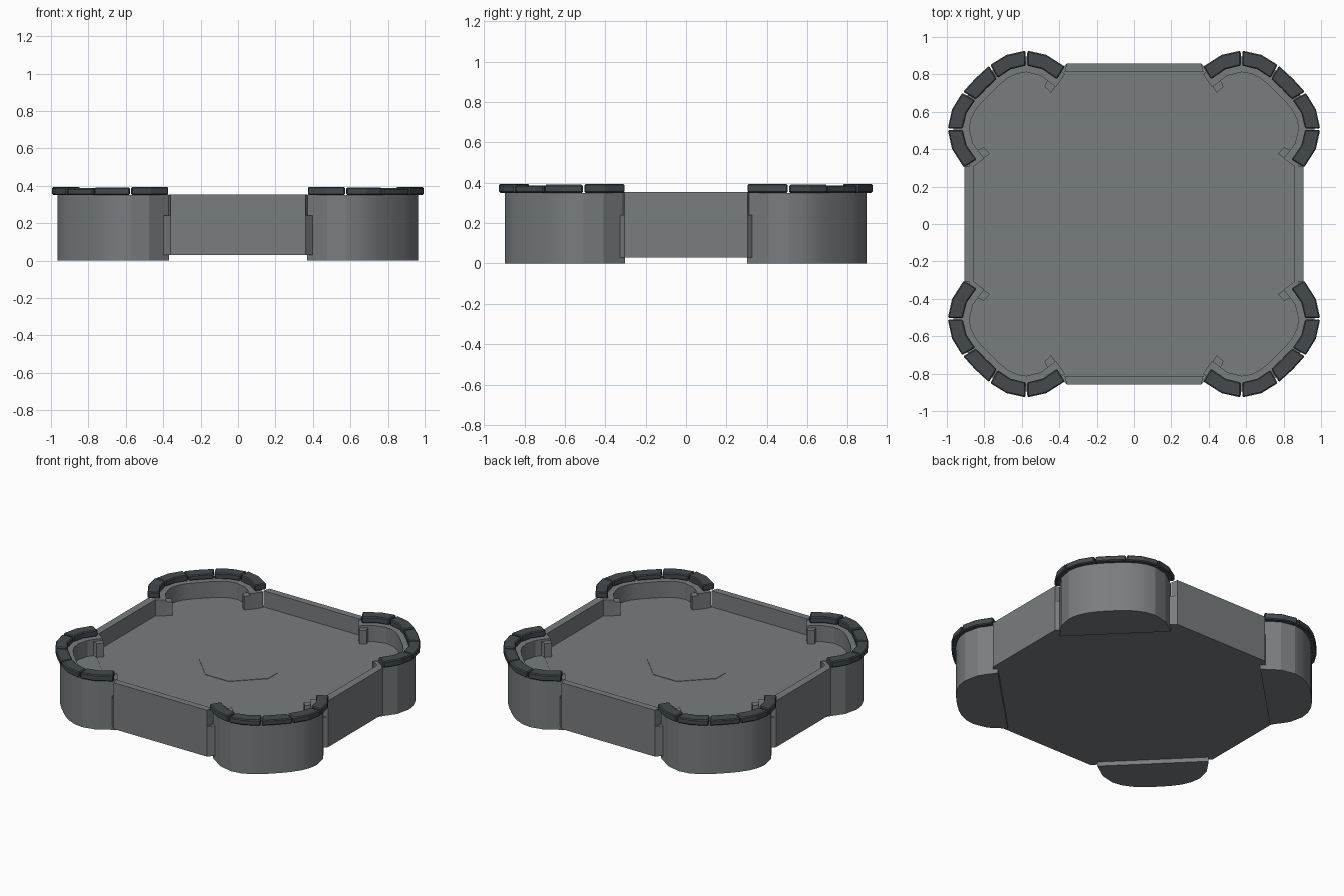
import bpy, bmesh, math

if "Cube" in bpy.data.objects:
    bpy.data.objects.remove(bpy.data.objects["Cube"])

CX, CY = 0.575, 0.507      # centre of each corner arc
FLOOR = 0.24


def material(name, col):
    m = bpy.data.materials.new(name)
    m.diffuse_color = (*col, 1)
    m.use_nodes = True
    m.node_tree.nodes["Principled BSDF"].inputs["Base Color"].default_value = m.diffuse_color
    return m


stone = material("grey stone", (0.19, 0.205, 0.212))
dark = material("dark slate", (0.058, 0.068, 0.075))


def prism(bm, pts, z0, z1):
    """Extrude a plan outline between two heights."""
    lo = [bm.verts.new((x, y, z0)) for x, y in pts]
    hi = [bm.verts.new((x, y, z1)) for x, y in pts]
    n = len(pts)
    bm.faces.new(lo[::-1])
    bm.faces.new(hi)
    for i in range(n):
        j = (i + 1) % n
        bm.faces.new((lo[i], lo[j], hi[j], hi[i]))


def finish(bm, name, mat, smooth=None):
    bmesh.ops.recalc_face_normals(bm, faces=bm.faces)
    me = bpy.data.meshes.new(name)
    bm.to_mesh(me)
    bm.free()
    ob = bpy.data.objects.new(name, me)
    bpy.context.collection.objects.link(ob)
    me.materials.append(mat)
    if smooth:
        bpy.ops.object.select_all(action='DESELECT')
        ob.select_set(True)
        bpy.context.view_layer.objects.active = ob
        bpy.ops.object.shade_smooth_by_angle(angle=math.radians(smooth))
    return ob


def arc_point(deg, inset, sx, sy):
    """Point on the slightly squashed corner arc, moved inward by inset."""
    a = math.radians(deg)
    r = 0.42 - 0.035 * math.sin(2 * a) ** 2 - inset
    return sx * (CX + r * math.cos(a)), sy * (CY + r * math.sin(a))


def band(angles, outer, inner, sx, sy):
    return ([arc_point(a, outer, sx, sy) for a in angles] +
            [arc_point(a, inner, sx, sy) for a in reversed(angles)])


# floor slab with chamfered corners
bm = bmesh.new()
prism(bm, [(0.36, -0.858), (0.907, -0.305), (0.907, 0.305), (0.36, 0.858),
           (-0.36, 0.858), (-0.907, 0.305), (-0.907, -0.305), (-0.36, -0.858)],
      0.03, FLOOR)
finish(bm, "floor_slab", stone)

# octagonal plate in the middle of the floor
bm = bmesh.new()
prism(bm, [(0.27, -0.05), (0.27, 0.05), (0.09, 0.23), (-0.09, 0.23),
           (-0.27, 0.05), (-0.27, -0.05), (-0.09, -0.23), (0.09, -0.23)],
      FLOOR - 0.01, FLOOR + 0.003)
finish(bm, "centre_plate", stone)

# straight parapets on four sides
for s, label in ((-1, "front"), (1, "back")):
    bm = bmesh.new()
    prism(bm, [(-0.36, s * 0.858), (0.36, s * 0.858),
               (0.372, s * 0.812), (-0.372, s * 0.812)], FLOOR, 0.353)
    finish(bm, label + "_parapet", stone)
for s, label in ((-1, "left"), (1, "right")):
    bm = bmesh.new()
    prism(bm, [(s * 0.907, -0.305), (s * 0.907, 0.305),
               (s * 0.855, 0.315), (s * 0.855, -0.315)], FLOOR, 0.353)
    finish(bm, label + "_parapet", stone)

# rounded corner bastions with segmented coping stones
wall_angles = [-35, -15] + list(range(0, 91, 10)) + [105, 125]
for sx, lx in ((-1, "left"), (1, "right")):
    for sy, ly in ((-1, "front"), (1, "back")):
        tag = ly + "_" + lx
        bm = bmesh.new()
        prism(bm, [arc_point(a, 0.03, sx, sy) for a in wall_angles], 0, FLOOR - 0.002)
        prism(bm, band(wall_angles, 0.03, 0.115, sx, sy), FLOOR - 0.002, 0.35)
        finish(bm, tag + "_bastion", stone, 18)

        # end piers stepping inward
        bm = bmesh.new()
        for a0, a1 in ((-34, -23), (113, 124)):
            prism(bm, band([a0, a1], 0.06, 0.155, sx, sy), FLOOR - 0.01, 0.335)
        finish(bm, tag + "_piers", stone)

        # five bent coping stones
        bm = bmesh.new()
        for k, top in zip(range(-1, 4), (0.394, 0.39, 0.387, 0.39, 0.394)):
            a = k * 30
            prism(bm, band([a + 0.6 - (2 if k == -1 else 0), a + 15,
                            a + 29.4 + (2 if k == 3 else 0)],
                           0.0, 0.08, sx, sy), 0.35, top)
        cap = finish(bm, tag + "_coping", dark)
        bev = cap.modifiers.new("soft edge", 'BEVEL')
        bev.width = 0.006
        bev.segments = 1
        bev.limit_method = 'ANGLE'
        bev.angle_limit = math.radians(40)
